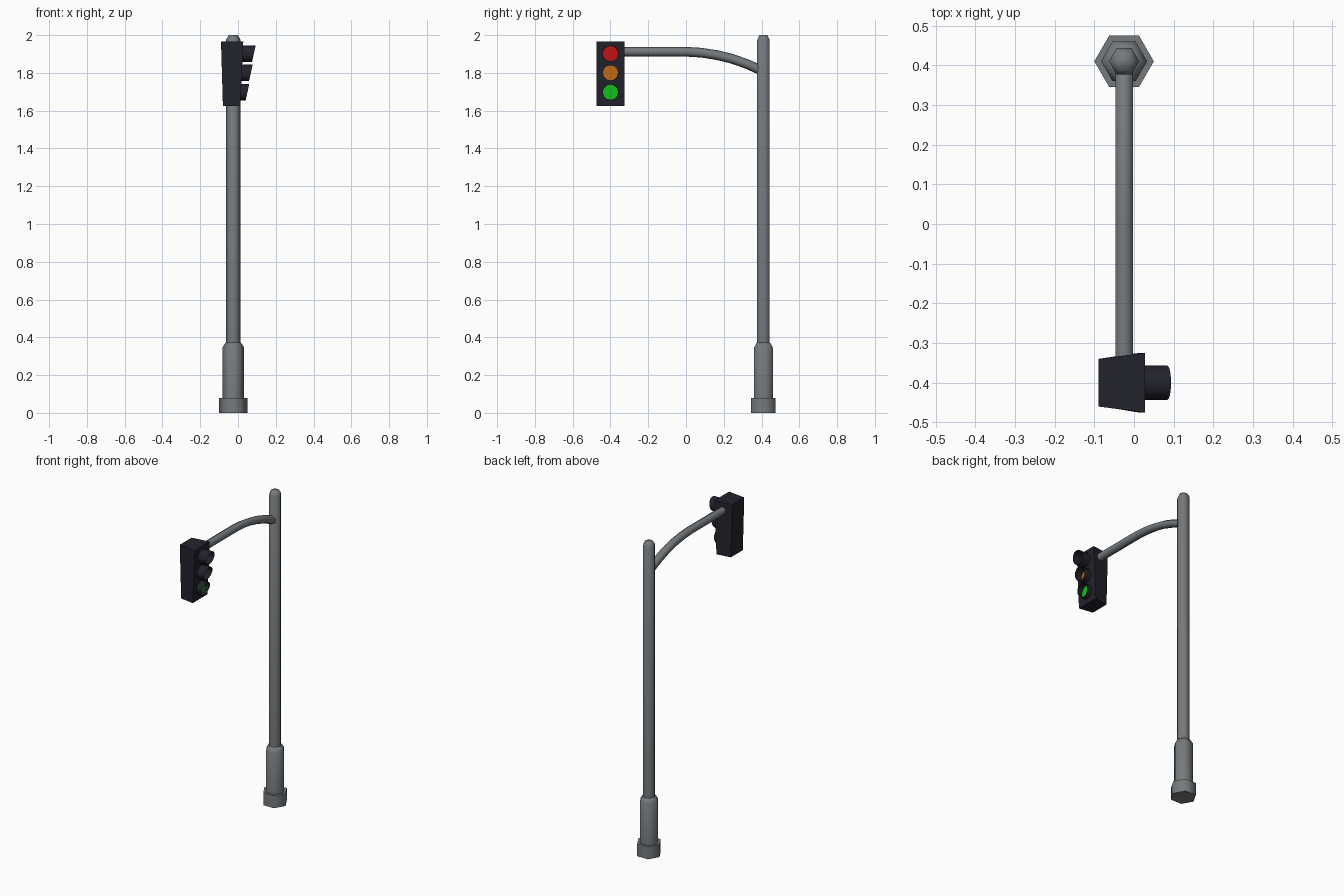
import bpy, bmesh, math

if "Cube" in bpy.data.objects:
    bpy.data.objects.remove(bpy.data.objects["Cube"])

PX, PY = -0.025, 0.41      # pole axis
HY = -0.40                 # signal head centre in y


def material(name, rgb):
    m = bpy.data.materials.new(name)
    m.diffuse_color = (*rgb, 1)
    m.use_nodes = True
    m.node_tree.nodes["Principled BSDF"].inputs["Base Color"].default_value = m.diffuse_color
    return m


GREY = material("grey metal", (0.18, 0.195, 0.205))
DARK = material("dark housing", (0.016, 0.016, 0.026))
RED = material("red lens", (0.58, 0.006, 0.006))
AMBER = material("amber lens", (0.56, 0.15, 0.006))
GREEN = material("green lens", (0.006, 0.56, 0.01))


def build(name, rings, mat, smooth=None, closed=False):
    """Skin a list of equal-length vertex rings; cap ends unless closed."""
    bm = bmesh.new()
    vs = [[bm.verts.new(p) for p in r] for r in rings]
    n = len(vs[0])
    pairs = list(zip(vs, vs[1:])) + ([(vs[-1], vs[0])] if closed else [])
    for a, b in pairs:
        for i in range(n):
            j = (i + 1) % n
            bm.faces.new((a[i], a[j], b[j], b[i]))
    if not closed:
        bm.faces.new(vs[0][::-1])
        bm.faces.new(vs[-1])
    bmesh.ops.recalc_face_normals(bm, faces=bm.faces)
    me = bpy.data.meshes.new(name)
    bm.to_mesh(me)
    bm.free()
    me.materials.append(mat)
    ob = bpy.data.objects.new(name, me)
    bpy.context.collection.objects.link(ob)
    if smooth:
        bpy.ops.object.select_all(action='DESELECT')
        ob.select_set(True)
        bpy.context.view_layer.objects.active = ob
        bpy.ops.object.shade_smooth_by_angle(angle=math.radians(smooth))
    return ob


def angles(n):
    return [2 * math.pi * i / n for i in range(n)]


def hexagon(r, z):
    return [(PX + r * math.cos(a), PY + r * math.sin(a), z) for a in angles(6)]


# Hexagonal post: foot, sleeve and pole
build("foot", [hexagon(0.075, 0), hexagon(0.075, 0.08)], GREY, 65)
build("sleeve", [hexagon(0.058, 0.07), hexagon(0.058, 0.345), hexagon(0.041, 0.372)], GREY, 65)
build("pole", [hexagon(0.038, 0.36), hexagon(0.038, 1.975), hexagon(0.024, 2.0)], GREY, 65)

# Curved arm: hexagonal section swept along a path in the y-z plane
path = [(-0.36, 1.912), (0.0, 1.912), (0.08, 1.907), (0.16, 1.895),
        (0.24, 1.876), (0.32, 1.848), (0.41, 1.808)]
rings = []
for i, (y, z) in enumerate(path):
    y0, z0 = path[max(i - 1, 0)]
    y1, z1 = path[min(i + 1, len(path) - 1)]
    t = math.atan2(z1 - z0, y1 - y0)
    rings.append([(PX + 0.0255 * math.sin(a),
                   y - 0.0255 * math.cos(a) * math.sin(t),
                   z + 0.0255 * math.cos(a) * math.cos(t)) for a in angles(6)])
build("arm", rings, GREY, 65)


# Signal housing: tapers towards the back and the bottom
def slab(z, xb, xf):
    return [(xb, HY - 0.06, z), (xf, HY - 0.075, z), (xf, HY + 0.075, z), (xb, HY + 0.06, z)]


ZB, ZT, FB, FT = 1.625, 1.965, 0.012, 0.028
build("housing", [slab(ZB, -0.08, FB), slab(ZT, -0.09, FT)], DARK)


def face_x(z):
    return FB + (FT - FB) * (z - ZB) / (ZT - ZB)


# Lenses with slant-cut tubular visors
def ring(r, zc, xfun):
    return [(xfun(zc + r * math.cos(a)), HY + r * math.sin(a), zc + r * math.cos(a))
            for a in angles(12)]


for name, mat, zc, reach in (("red", RED, 1.902, 0.084),
                             ("amber", AMBER, 1.80, 0.068),
                             ("green", GREEN, 1.698, 0.050)):
    def tip(z, zc=zc, reach=reach):
        return reach + 0.22 * (z - zc)
    build(name + "_visor", [ring(0.0435, zc, lambda z: face_x(z) - 0.004),
                            ring(0.0435, zc, tip), ring(0.0405, zc, tip),
                            ring(0.0405, zc, lambda z: face_x(z) - 0.004)],
          DARK, 40, closed=True)
    build(name + "_lens", [ring(0.041, zc, lambda z: face_x(z) - 0.002),
                           ring(0.041, zc, lambda z: face_x(z) + 0.004)], mat)
